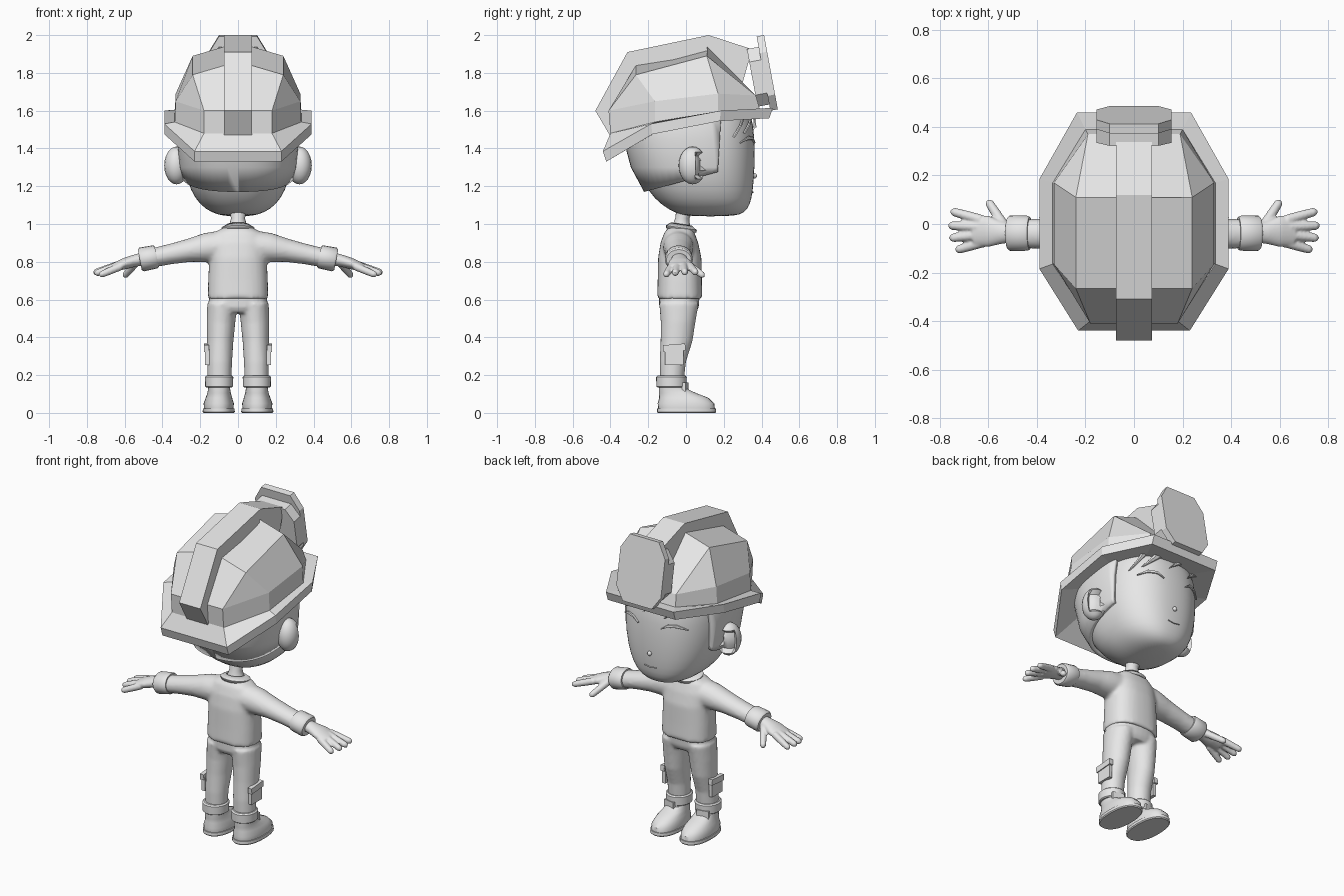
import bpy
import bmesh
import math
from mathutils import Vector, Matrix

if "Cube" in bpy.data.objects:
    bpy.data.objects.remove(bpy.data.objects["Cube"])

grey = bpy.data.materials.new("plain_grey")
grey.use_nodes = True
grey.diffuse_color = (0.8, 0.8, 0.8, 1)
grey.node_tree.nodes["Principled BSDF"].inputs["Base Color"].default_value = grey.diffuse_color

X, Y, Z = Vector((1, 0, 0)), Vector((0, 1, 0)), Vector((0, 0, 1))


def skin(bm, rings, caps=True):
    """Bridge a list of equal point rings with quads."""
    loops = [[bm.verts.new(p) for p in ring] for ring in rings]
    count = len(loops[0])
    for low, high in zip(loops, loops[1:]):
        for i in range(count):
            j = (i + 1) % count
            bm.faces.new((low[i], low[j], high[j], high[i]))
    if caps:
        bm.faces.new(loops[0][::-1])
        bm.faces.new(loops[-1])


def loft(bm, sections, across=X, along=None, sides=20, power=2.0, caps=True):
    """Sections are (centre, half width, half depth); along fixes their normal."""
    rings = []
    for k, (centre, a, b) in enumerate(sections):
        before = Vector(sections[max(k - 1, 0)][0])
        after = Vector(sections[min(k + 1, len(sections) - 1)][0])
        normal = along or (after - before).normalized()
        up = normal.cross(across).normalized()
        ring = []
        for i in range(sides):
            c, s = math.cos(math.tau * i / sides), math.sin(math.tau * i / sides)
            u = math.copysign(abs(c) ** (2 / power), c) * a
            v = math.copysign(abs(s) ** (2 / power), s) * b
            ring.append(Vector(centre) + across * u + up * v)
        rings.append(ring)
    skin(bm, rings, caps)


def box(bm, centre, size, turn=Matrix()):
    place = Matrix.Translation(centre) @ turn @ Matrix.Diagonal((*size, 1))
    bmesh.ops.create_cube(bm, size=1, matrix=place)


def finish(bm, name, smooth=True, mirror=False, voxel=0, relax=4, subdivide=0, shell=0):
    bmesh.ops.recalc_face_normals(bm, faces=bm.faces)
    mesh = bpy.data.meshes.new(name)
    bm.to_mesh(mesh)
    bm.free()
    mesh.materials.append(grey)
    obj = bpy.data.objects.new(name, mesh)
    bpy.context.collection.objects.link(obj)
    if mirror:
        obj.modifiers.new("Mirror", "MIRROR").use_clip = False
    if shell:
        mod = obj.modifiers.new("Thickness", "SOLIDIFY")
        mod.thickness = shell
        mod.offset = -1
    if voxel:
        mod = obj.modifiers.new("Blend", "REMESH")
        mod.mode = "VOXEL"
        mod.voxel_size = voxel
        mod.use_smooth_shade = True
        mod = obj.modifiers.new("Relax", "SMOOTH")
        mod.iterations = relax
    if subdivide:
        obj.modifiers.new("Rounding", "SUBSURF").levels = subdivide
        obj.modifiers["Rounding"].render_levels = subdivide
    if smooth:
        bpy.ops.object.select_all(action="DESELECT")
        obj.select_set(True)
        bpy.context.view_layer.objects.active = obj
        bpy.ops.object.shade_smooth_by_angle(angle=math.radians(40))
    return obj


# Head: height, half width, back, front
skull = [(1.04, .07, .0, .26), (1.06, .14, -.06, .31), (1.1, .2, -.13, .34),
         (1.17, .25, -.2, .355), (1.3, .29, -.27, .365), (1.45, .3, -.31, .365),
         (1.6, .29, -.32, .35), (1.75, .2, -.2, .25)]
POWER = 2.4


def skull_sections(grow=0.0):
    return [((0, (back + front) / 2, z), w + grow, (front - back) / 2 + grow)
            for z, w, back, front in skull]


def on_face(x, z, lift=0.0):
    """Point on the front of the head."""
    for (z0, *low), (z1, *high) in zip(skull, skull[1:]):
        if z0 <= z <= z1:
            t = (z - z0) / (z1 - z0)
            w, back, front = (p + (q - p) * t for p, q in zip(low, high))
            depth = (1 - abs(x / w) ** POWER) ** (1 / POWER)
            return Vector((x, (back + front) / 2 + depth * (front - back) / 2 + lift, z))


bm = bmesh.new()
loft(bm, skull_sections(), along=Z, sides=36, power=POWER)
finish(bm, "head", subdivide=1)

# Hair shell with sideburns, trimmed along the nape and in front of the ears
bm = bmesh.new()
loft(bm, skull_sections(.022), along=Z, sides=48, power=POWER, caps=False)
for point, outward in (((0, .17, 1.3), (0, 1, -.06)), ((0, -.24, 1.165), (0, .27, -1))):
    bmesh.ops.bisect_plane(bm, geom=bm.verts[:] + bm.edges[:] + bm.faces[:],
                           plane_co=point, plane_no=outward, clear_outer=True)
finish(bm, "hair", shell=.025)

# Fringe locks and eyebrows
bm = bmesh.new()
for start, end, wide in (((-.2, 1.58), (-.1, 1.5), .03), ((-.06, 1.59), (.04, 1.51), .03),
                         ((.1, 1.58), (.2, 1.48), .03), ((.18, 1.58), (.25, 1.46), .02)):
    path = [(Vector(start).lerp(Vector(end), t), wide * (1.05 - t)) for t in (0, .5, 1)]
    loft(bm, [(on_face(p.x, p.y, .008), w, .008) for p, w in path], sides=6)
finish(bm, "fringe", smooth=False)

bm = bmesh.new()
arc = [(.08, 1.43, .003), (.12, 1.455, .009), (.17, 1.455, .01), (.22, 1.43, .003)]
loft(bm, [(on_face(x, z, .003), r, .007) for x, z, r in arc], across=Z, sides=8)
finish(bm, "eyebrows", mirror=True)

# Nose and mouth
bm = bmesh.new()
bmesh.ops.create_uvsphere(bm, u_segments=12, v_segments=8, radius=.014,
                          matrix=Matrix.Translation(on_face(0, 1.255)))
finish(bm, "nose")
bm = bmesh.new()
loft(bm, [(on_face(x, 1.165 + abs(x) * .15), .003, .004) for x in (-.04, 0, .04)],
     across=Z, sides=6)
finish(bm, "mouth")

# Ears
bm = bmesh.new()
tilt = Matrix.Translation((.325, .035, 1.31)) @ Matrix.Rotation(.25, 4, "Z")
bmesh.ops.create_uvsphere(bm, u_segments=20, v_segments=12, radius=1,
                          matrix=tilt @ Matrix.Diagonal((.065, .075, .1, 1)))
hollow = tilt.inverted()
for v in bm.verts:
    local = hollow @ v.co
    if local.y > .02 and local.x > 0 and abs(local.z) < .07:
        v.co -= tilt.to_3x3() @ Vector((.02, .03, 0))
finish(bm, "ears", mirror=True)


# Helmet: half rings from front to rear, mirrored into full rings
def helmet_ring(half, rise=0.0):
    side = [Vector(p) for p in half]
    ends = [Vector((.07, p.y, p.z + rise)) for p in (side[0], side[-1])]
    side = [ends[0], *side, ends[1]]
    return side + [Vector((-p.x, p.y, p.z)) for p in reversed(side)]


base = [(.2, .39, 1.61), (.335, .17, 1.585), (.335, -.165, 1.54), (.18, -.4, 1.48)]
waist = [(.19, .37, 1.68), (.33, .17, 1.69), (.33, -.165, 1.65), (.18, -.41, 1.6)]
crown = [(.24, .11, 1.89)] * 2 + [(.24, -.265, 1.79)] * 2
brim_top = [(.235, .46, 1.615), (.39, .185, 1.6), (.39, -.185, 1.53), (.23, -.44, 1.385)]
brim_low = [(x, y * .96, z - .055) for x, y, z in brim_top]
inside = [(x * .85, y * .8, z - .04) for x, y, z in base]
bm = bmesh.new()
skin(bm, [helmet_ring(r) for r in (inside, brim_low, brim_top, base, waist)]
     + [helmet_ring(crown, .05)])
bmesh.ops.remove_doubles(bm, verts=bm.verts, dist=.0005)
finish(bm, "helmet", smooth=False)

# Helmet ridge
outline = [(-.395, 1.455), (-.48, 1.6), (-.31, 1.91), (.12, 2), (.35, 1.925),
           (.3, 1.75), (.1, 1.85), (-.25, 1.75), (-.38, 1.6)]
bm = bmesh.new()
skin(bm, [[Vector((x, y, z)) for y, z in outline] for x in (-.074, .074)])
finish(bm, "helmet_ridge", smooth=False)

# Headlamp: a housing behind an eight-sided lens
bm = bmesh.new()
lean = Matrix.Rotation(math.radians(10.5), 4, "X")
for middle, wide, tall, thick in (((0, .385, 1.78), .155, .155, .07), ((0, .43, 1.8), .155, .2, .04)):
    rim = [(-1, .55), (-.65, 1), (.65, 1), (1, .55), (1, -.6), (.65, -1), (-.65, -1), (-1, -.6)]
    skin(bm, [[Vector(middle) + lean @ Vector((u * wide, d * thick / 2, v * tall))
               for u, v in rim] for d in (-1, 1)])
finish(bm, "headlamp", smooth=False)

# Neck and collar
bm = bmesh.new()
loft(bm, [((0, -.025, .95), .07, .06), ((0, -.025, 1), .045, .045),
          ((0, -.02, 1.03), .037, .037), ((0, .0, 1.09), .05, .05)], along=Z)
finish(bm, "neck")
bm = bmesh.new()
loft(bm, [((0, -.025, .965), .085, .08), ((0, -.025, .98), .088, .083),
          ((0, -.025, 1), .055, .055)], along=Vector((0, .15, 1)).normalized(), caps=False)
finish(bm, "collar", shell=.012)

# Shirt: torso blended into both sleeves
bm = bmesh.new()
loft(bm, [((0, -.033, .605), .16, .12), ((0, -.033, .7), .158, .117),
          ((0, -.033, .82), .152, .115), ((0, -.035, .9), .15, .1),
          ((0, -.035, .955), .125, .08), ((0, -.03, .985), .07, .06)],
     along=Z, sides=32, power=2.5)
for side in (-1, 1):
    loft(bm, [((side * x, -.04, z), depth, tall) for x, z, depth, tall in
              ((.06, .885, .085, .085), (.17, .875, .08, .078), (.26, .86, .07, .062),
               (.36, .84, .063, .054), (.48, .815, .06, .05))], across=Y)
finish(bm, "shirt", voxel=.011, relax=5)

# Sleeve cuffs
bm = bmesh.new()
loft(bm, [((.43, -.038, .828), .068, .057), ((.44, -.038, .826), .072, .062),
          ((.51, -.038, .812), .074, .064), ((.52, -.038, .81), .066, .056)], across=Y)
finish(bm, "sleeve_cuffs", mirror=True)

# Hands with four fingers and a thumb
bm = bmesh.new()
loft(bm, [((.5, -.035, .815), .04, .035), ((.55, -.035, .805), .048, .032),
          ((.6, -.03, .79), .065, .03), ((.66, -.028, .77), .062, .022)], across=Y)
fingers = [((.63, .018, .782), (.75, .052, .742)), ((.64, -.012, .782), (.76, -.006, .742)),
           ((.64, -.045, .778), (.755, -.058, .738)), ((.62, -.075, .776), (.73, -.107, .73)),
           ((.54, .0, .795), (.6, .092, .725))]
for root, tip in fingers:
    root, tip = Vector(root), Vector(tip)
    across = (tip - root).cross(Z).normalized()
    loft(bm, [(root.lerp(tip, t), r, r) for t, r in
              ((0, .021), (.5, .02), (.93, .018), (1.04, .009))], across=across, sides=12)
finish(bm, "hands", mirror=True, voxel=.006, relax=3)

# Trousers: hips blended into both legs
bm = bmesh.new()
loft(bm, [((0, -.037, .53), .12, .09), ((0, -.037, .56), .155, .105),
          ((0, -.035, .64), .152, .108)], along=Z, sides=28, power=2.4)
for side in (-1, 1):
    loft(bm, [((side * x, y, z), w, d) for x, y, z, w, d in
              ((.098, -.075, .16, .063, .063), (.097, -.07, .27, .066, .07),
               (.094, -.05, .38, .07, .085), (.09, -.042, .48, .076, .092),
               (.083, -.037, .58, .08, .105))], along=Z, sides=24)
finish(bm, "trousers", voxel=.01, relax=4)

# Trouser cuffs
bm = bmesh.new()
loft(bm, [((.1, -.077, z), r, r + .006) for z, r in
          ((.135, .068), (.14, .074), (.19, .075), (.197, .067))], along=Z, sides=24)
finish(bm, "trouser_cuffs", mirror=True)

# Leg pockets with flaps, wrapped round the outside of the leg
bm = bmesh.new()
box(bm, (.163, -.062, .295), (.022, .1, .085))
box(bm, (.167, -.062, .345), (.026, .118, .036), Matrix.Rotation(.08, 4, "X"))
finish(bm, "leg_pockets", smooth=False, mirror=True)

# Boots with soles and straps
bm = bmesh.new()
loft(bm, [((x, y, z), w, d) for x, y, z, w, d in
          ((.102, .003, .022, .078, .15), (.102, .0, .05, .08, .15), (.101, -.012, .08, .07, .13),
           (.1, -.045, .105, .062, .098), (.1, -.072, .13, .058, .072),
           (.1, -.076, .17, .06, .067))], along=Z, sides=28, power=2.3)
finish(bm, "boots", mirror=True)
bm = bmesh.new()
loft(bm, [((.102, .003, z), w, w + .072) for z, w in ((0, .08), (.006, .085), (.024, .084))],
     along=Z, sides=28, power=2.3)
finish(bm, "soles", mirror=True)
bm = bmesh.new()
box(bm, (.115, -.005, .135), (.075, .02, .05), Matrix.Rotation(-.2, 4, "Z"))
finish(bm, "boot_straps", smooth=False, mirror=True)
